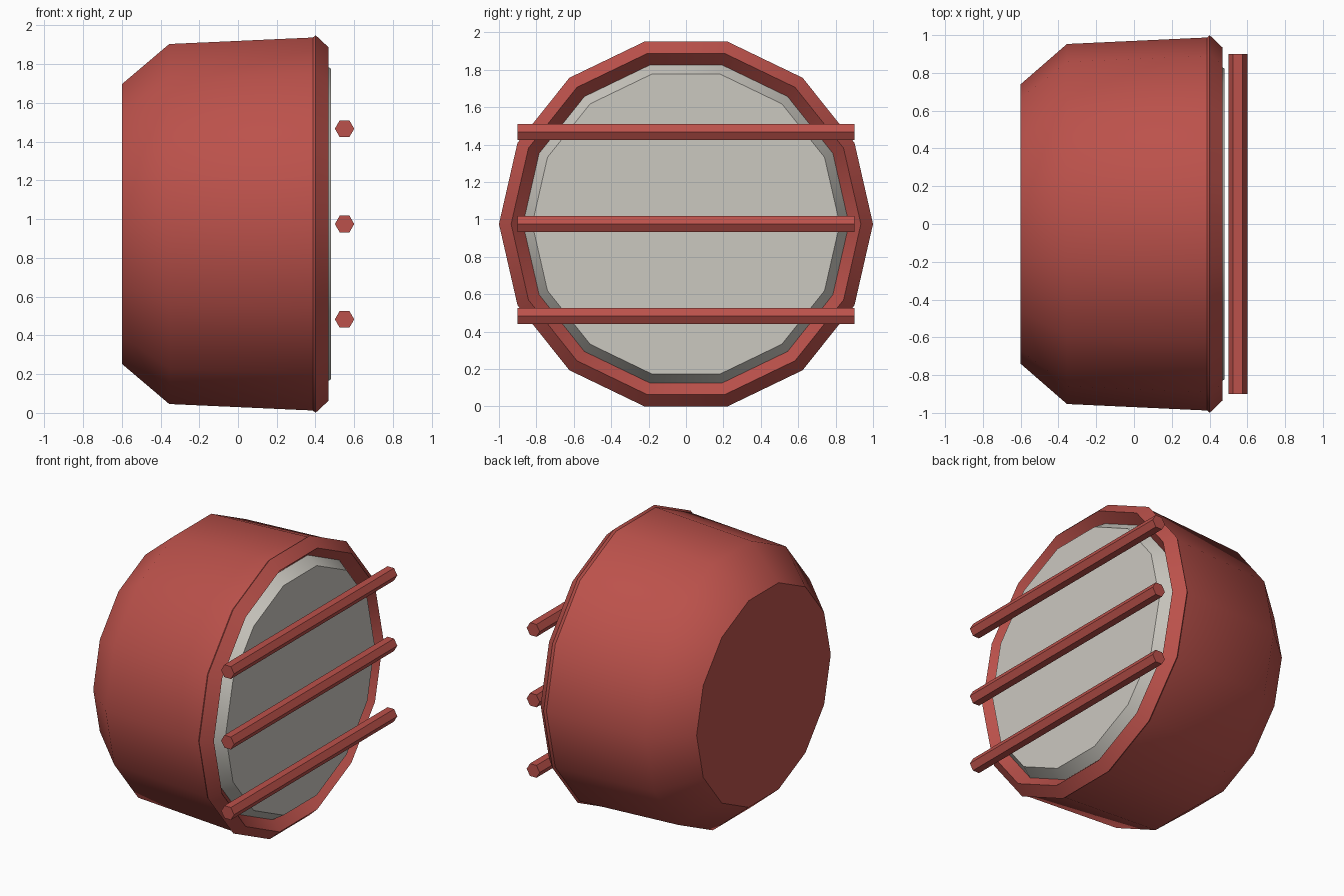
import bpy, bmesh, math

if "Cube" in bpy.data.objects:
    bpy.data.objects.remove(bpy.data.objects["Cube"])

SIDES = 14
CZ = math.sin(math.radians(540 / 7))  # axis height so the rim rests on z = 0


def material(name, color):
    m = bpy.data.materials.new(name)
    m.diffuse_color = (*color, 1)
    m.use_nodes = True
    m.node_tree.nodes["Principled BSDF"].inputs["Base Color"].default_value = m.diffuse_color
    return m


RED = material("red", (0.50, 0.083, 0.070))
PALE = material("pale_grey", (0.60, 0.58, 0.53))


def lathe(name, profile, mat, closed=False):
    """Turn (x, radius) points around the x axis; ends capped unless closed."""
    bm = bmesh.new()
    rings = []
    for x, r in profile:
        angles = [math.tau * i / SIDES for i in range(SIDES)]
        rings.append([bm.verts.new((x, r * math.cos(a), CZ + r * math.sin(a))) for a in angles])
    pairs = list(zip(rings, rings[1:]))
    if closed:
        pairs.append((rings[-1], rings[0]))
    else:
        bm.faces.new(rings[0])
        bm.faces.new(rings[-1])
    for a, b in pairs:
        for i in range(SIDES):
            j = (i + 1) % SIDES
            bm.faces.new((a[i], a[j], b[j], b[i]))
    bmesh.ops.recalc_face_normals(bm, faces=bm.faces)
    mesh = bpy.data.meshes.new(name)
    bm.to_mesh(mesh)
    bm.free()
    obj = bpy.data.objects.new(name, mesh)
    bpy.context.collection.objects.link(obj)
    mesh.materials.append(mat)
    bpy.ops.object.select_all(action='DESELECT')
    obj.select_set(True)
    bpy.context.view_layer.objects.active = obj
    bpy.ops.object.shade_smooth_by_angle(angle=math.radians(45))
    return obj


# Housing with chamfered back
lathe("housing", [(-0.6, 0.74), (-0.355, 0.953), (0.4, 0.988)], RED)

# Diamond-section rim ring
lathe("rim", [(0.4, 1.0), (0.468, 0.935), (0.4, 0.87), (0.332, 0.935)], RED, closed=True)

# Lens plate
lathe("lens", [(0.38, 0.885), (0.48, 0.822)], PALE)

# Three hexagonal guard bars
for i in (-1, 0, 1):
    bpy.ops.mesh.primitive_cylinder_add(
        vertices=6, radius=0.05, depth=1.8,
        location=(0.55, 0, CZ + 0.492 * i), rotation=(math.pi / 2, 0, math.pi / 2))
    bar = bpy.context.object
    bar.name = f"guard_bar_{i + 2}"
    # Lay the bar along y with corners pointing along x
    bar.rotation_euler = (math.pi / 2, math.pi / 2, 0)
    bar.data.materials.append(RED)
